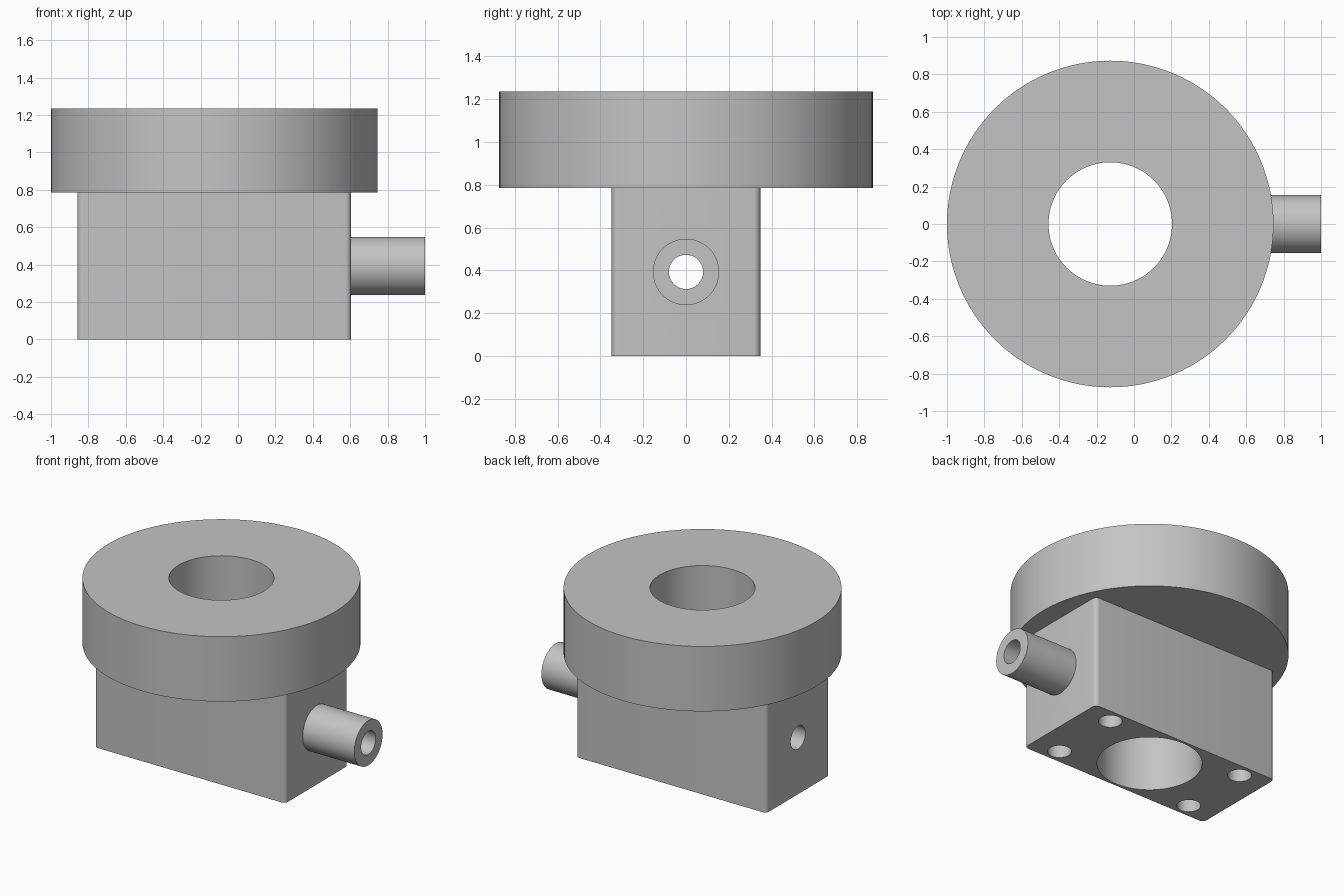
import bpy, bmesh, math
from mathutils import Matrix, Vector

if "Cube" in bpy.data.objects:
    bpy.data.objects.remove(bpy.data.objects["Cube"])

CX = -0.127                       # axis of the flange and body
BODY_TOP, TOP = 0.785, 1.235
BODY_RIGHT = 0.605
PORT_Z, PORT_BORE, MAIN_BORE = 0.393, 0.08, 0.33

grey = bpy.data.materials.new("plain grey")
grey.use_nodes = True
colour = (0.55, 0.55, 0.55, 1)
grey.diffuse_color = colour
grey.node_tree.nodes["Principled BSDF"].inputs["Base Color"].default_value = colour


def make(name, bm):
    bmesh.ops.recalc_face_normals(bm, faces=bm.faces)
    mesh = bpy.data.meshes.new(name)
    bm.to_mesh(mesh)
    bm.free()
    mesh.materials.append(grey)
    obj = bpy.data.objects.new(name, mesh)
    bpy.context.collection.objects.link(obj)
    return obj


def smooth(obj):
    bpy.ops.object.select_all(action="DESELECT")
    obj.select_set(True)
    bpy.context.view_layer.objects.active = obj
    bpy.ops.object.shade_smooth_by_angle(angle=math.radians(30))


def ring(name, outer, inner, length, matrix, steps):
    """Hollow cylinder: a rectangular section spun about z."""
    bm = bmesh.new()
    section = [(inner, 0), (outer, 0), (outer, length), (inner, length)]
    verts = [bm.verts.new((r, 0, z)) for r, z in section]
    edges = [bm.edges.new((verts[i], verts[i - 1])) for i in range(4)]
    bmesh.ops.spin(bm, geom=verts + edges, cent=(0, 0, 0), axis=(0, 0, 1),
                   angle=math.tau, steps=steps, use_merge=True)
    bmesh.ops.remove_doubles(bm, verts=bm.verts, dist=1e-5)
    bmesh.ops.transform(bm, matrix=matrix, verts=bm.verts)
    obj = make(name, bm)
    smooth(obj)
    return obj


def drill(target, radius, length, matrix, steps):
    """Cut a round hole centred on the given matrix."""
    bm = bmesh.new()
    bmesh.ops.create_cone(bm, cap_ends=True, segments=steps, radius1=radius,
                          radius2=radius, depth=length, matrix=matrix)
    cutter = make("drill_cutter", bm)
    cutter.hide_render = True
    mod = target.modifiers.new("drill", "BOOLEAN")
    mod.operation, mod.solver, mod.object = "DIFFERENCE", "EXACT", cutter
    bpy.context.view_layer.objects.active = target
    bpy.ops.object.modifier_apply(modifier=mod.name)
    bpy.data.objects.remove(cutter)


along_x = Matrix.Rotation(math.pi / 2, 4, "Y")

# Round flange with the main bore
ring("flange", 0.873, MAIN_BORE, TOP - BODY_TOP,
     Matrix.Translation((CX, 0, BODY_TOP)), 128)

# Block body with rounded upright edges
bm = bmesh.new()
bmesh.ops.create_cube(bm, size=1)
bmesh.ops.scale(bm, vec=(2 * (BODY_RIGHT - CX), 0.694, BODY_TOP), verts=bm.verts)
bmesh.ops.translate(bm, vec=(CX, 0, BODY_TOP / 2), verts=bm.verts)
upright = [e for e in bm.edges if abs(e.verts[0].co.z - e.verts[1].co.z) > 0.1]
bmesh.ops.bevel(bm, geom=upright, offset=0.03, segments=6, profile=0.5,
                affect="EDGES")
body = make("body", bm)

# Main bore, cross bore and four blind mounting holes
drill(body, MAIN_BORE, 2, Matrix.Translation((CX, 0, BODY_TOP / 2)), 128)
drill(body, PORT_BORE, 3, Matrix.Translation((CX, 0, PORT_Z)) @ along_x, 48)
for sx in (-1, 1):
    for sy in (-1, 1):
        spot = Vector((CX + sx * 0.53, sy * 0.248, 0))
        drill(body, 0.075, 0.8, Matrix.Translation(spot), 48)
smooth(body)

# Side pipe
ring("side_pipe", 0.155, PORT_BORE, 1 - BODY_RIGHT,
     Matrix.Translation((BODY_RIGHT, 0, PORT_Z)) @ along_x, 64)
